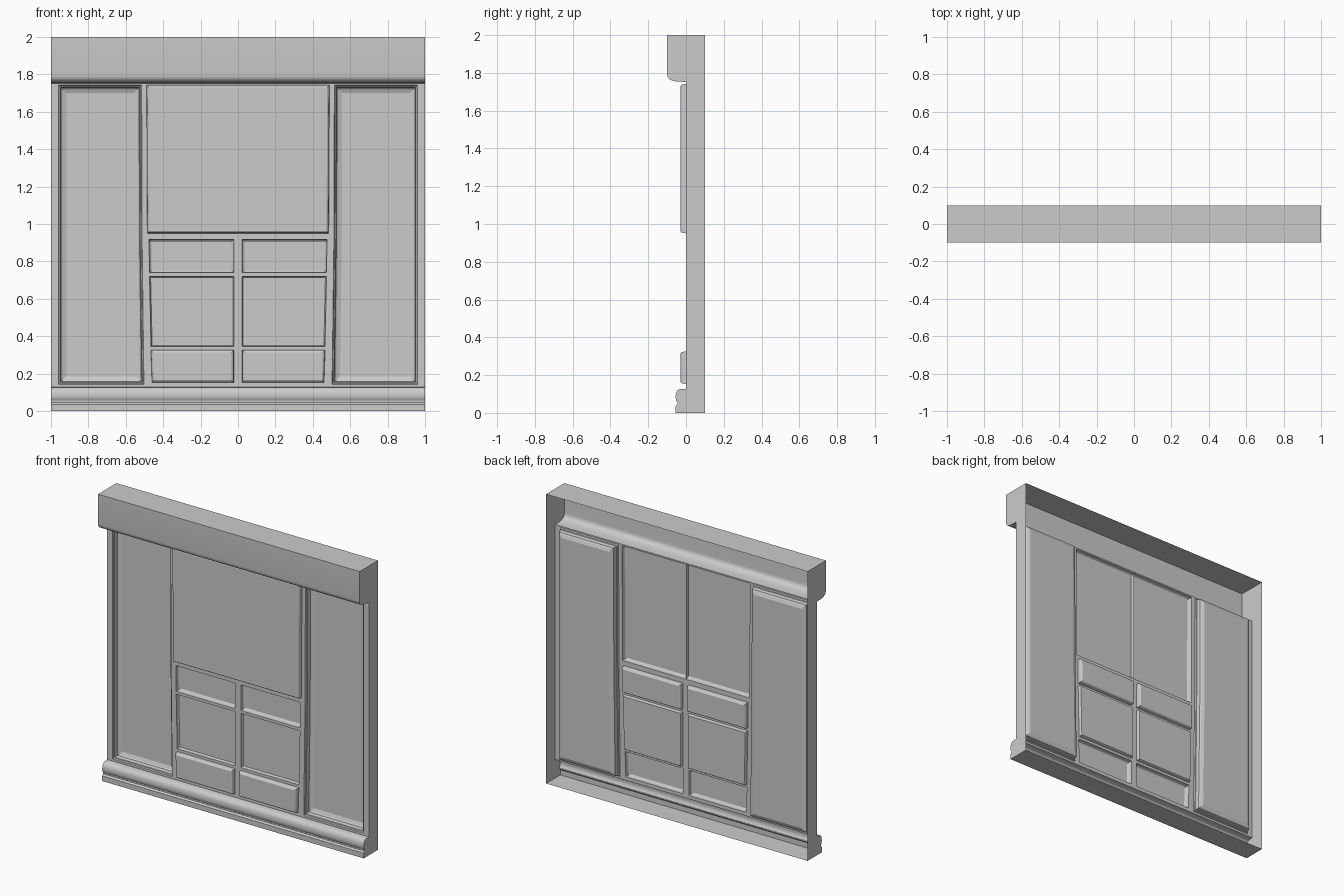
import bpy, bmesh
from mathutils import Vector

if "Cube" in bpy.data.objects:
    bpy.data.objects.remove(bpy.data.objects["Cube"])


def finish(bm, name, facing, smooth=False):
    """Orient the open shell towards 'facing' and make an object of it."""
    bmesh.ops.recalc_face_normals(bm, faces=bm.faces)
    total = sum((f.normal * f.calc_area() for f in bm.faces), Vector())
    if total.dot(Vector(facing)) < 0:
        bmesh.ops.reverse_faces(bm, faces=bm.faces)
    me = bpy.data.meshes.new(name)
    bm.to_mesh(me)
    bm.free()
    ob = bpy.data.objects.new(name, me)
    bpy.context.collection.objects.link(ob)
    if smooth:
        bpy.ops.object.select_all(action='DESELECT')
        bpy.context.view_layer.objects.active = ob
        ob.select_set(True)
        bpy.ops.object.shade_smooth_by_angle(angle=0.6)
    return ob


def strip(name, profile, facing):
    """Sweep an open (y, z) profile across the full width."""
    bm = bmesh.new()
    pairs = [[bm.verts.new((x, y, z)) for x in (-1, 1)] for y, z in profile]
    for (a, b), (c, d) in zip(pairs, pairs[1:]):
        bm.faces.new((a, b, d, c))
    finish(bm, name, facing, True)


def panel(name, outline, steps):
    """Pressed panel: rings of (inset, y) from the wall plane to a flat field."""
    xs, zs = [p[0] for p in outline], [p[1] for p in outline]
    cx = (min(xs) + max(xs)) / 2
    bm = bmesh.new()
    rings = []
    for inset, y in steps:
        ring = []
        for x, z in outline:
            dz = inset if z == min(zs) else -inset if z == max(zs) else 0
            dx = inset if x < cx else -inset
            ring.append(bm.verts.new((x + dx, y, z + dz)))
        rings.append(ring)
    n = len(outline)
    for a, b in zip(rings, rings[1:]):
        for i in range(n):
            j = (i + 1) % n
            bm.faces.new((a[i], a[j], b[j], b[i]))
    bm.faces.new(rings[-1])
    finish(bm, name, (0, -1, 0))


# Mouldings as (y, z) profiles
base = [(0.1, 0), (-0.055, 0), (-0.055, 0.036), (-0.045, 0.046), (-0.045, 0.055),
        (-0.053, 0.066), (-0.055, 0.08), (-0.054, 0.1), (-0.047, 0.117),
        (-0.035, 0.125), (0, 0.128)]
cornice = [(0, 1.752), (-0.05, 1.754), (-0.075, 1.76), (-0.09, 1.768),
           (-0.098, 1.781), (-0.1, 1.795), (-0.1, 2), (0.1, 2)]
strip("base_moulding", base, (0, -1, 0))
strip("cornice", cornice, (0, -1, 0))

# End faces closing the shell on both sides
for side, label in ((-1, "left"), (1, "right")):
    bm = bmesh.new()
    bm.faces.new([bm.verts.new((side, y, z)) for y, z in base + cornice])
    finish(bm, label + "_end", (side, 0, 0))

# Panel outlines for the right half as (x, z), with their stepped sections
recess = [(0, 0), (0.004, 0.008), (0.01, 0.01), (0.014, 0.036), (0.022, 0.042), (0.042, 0.05)]
raised = [(0, 0), (0.003, -0.018), (0.006, -0.025), (0.012, -0.029)]
sunk = [(0, 0), (0.003, 0.02), (0.006, 0.026), (0.012, 0.03)]
shallow = [(0, 0), (0.002, 0.014), (0.006, 0.02)]
halves = {
    "side_panel": ([(0.96, 0.143), (0.96, 1.742), (0.515, 1.742), (0.513, 0.95), (0.503, 0.143)], recess),
    "upper_small_panel": ([(0.022, 0.74), (0.473, 0.74), (0.476, 0.917), (0.022, 0.917)], sunk),
    "middle_panel": ([(0.022, 0.345), (0.465, 0.345), (0.473, 0.72), (0.022, 0.72)], shallow),
    "lower_small_panel": ([(0.022, 0.153), (0.46, 0.153), (0.466, 0.326), (0.022, 0.326)], raised),
}
holes = []
for name, (outline, steps) in halves.items():
    for s, label in ((-1, "left_"), (1, "right_")):
        pts = [(x * s, z) for x, z in outline]
        panel(label + name, pts, steps)
        holes.append(pts)

# Large raised centre panel
centre = [(-0.485, 0.95), (0.485, 0.95), (0.489, 1.742), (-0.489, 1.742)]
panel("centre_panel", centre, raised)
holes.append(centre)

# Rib behind the centre panel
bm = bmesh.new()
bm.faces.new([bm.verts.new((0, y, z)) for y, z in
              ((0, 0.95), (-0.0285, 0.962), (-0.0285, 1.73), (0, 1.742))])
finish(bm, "centre_rib", (1, 0, 0))

# Flat wall sheet with openings for all panels
bm = bmesh.new()
for loop in holes + [[(-1, 0.128), (1, 0.128), (1, 1.752), (-1, 1.752)]]:
    vs = [bm.verts.new((x, 0, z)) for x, z in loop]
    for i, v in enumerate(vs):
        bm.edges.new((vs[i - 1], v))
bmesh.ops.triangle_fill(bm, edges=bm.edges[:], use_beauty=True, normal=(0, -1, 0))
finish(bm, "wall_sheet", (0, -1, 0))
